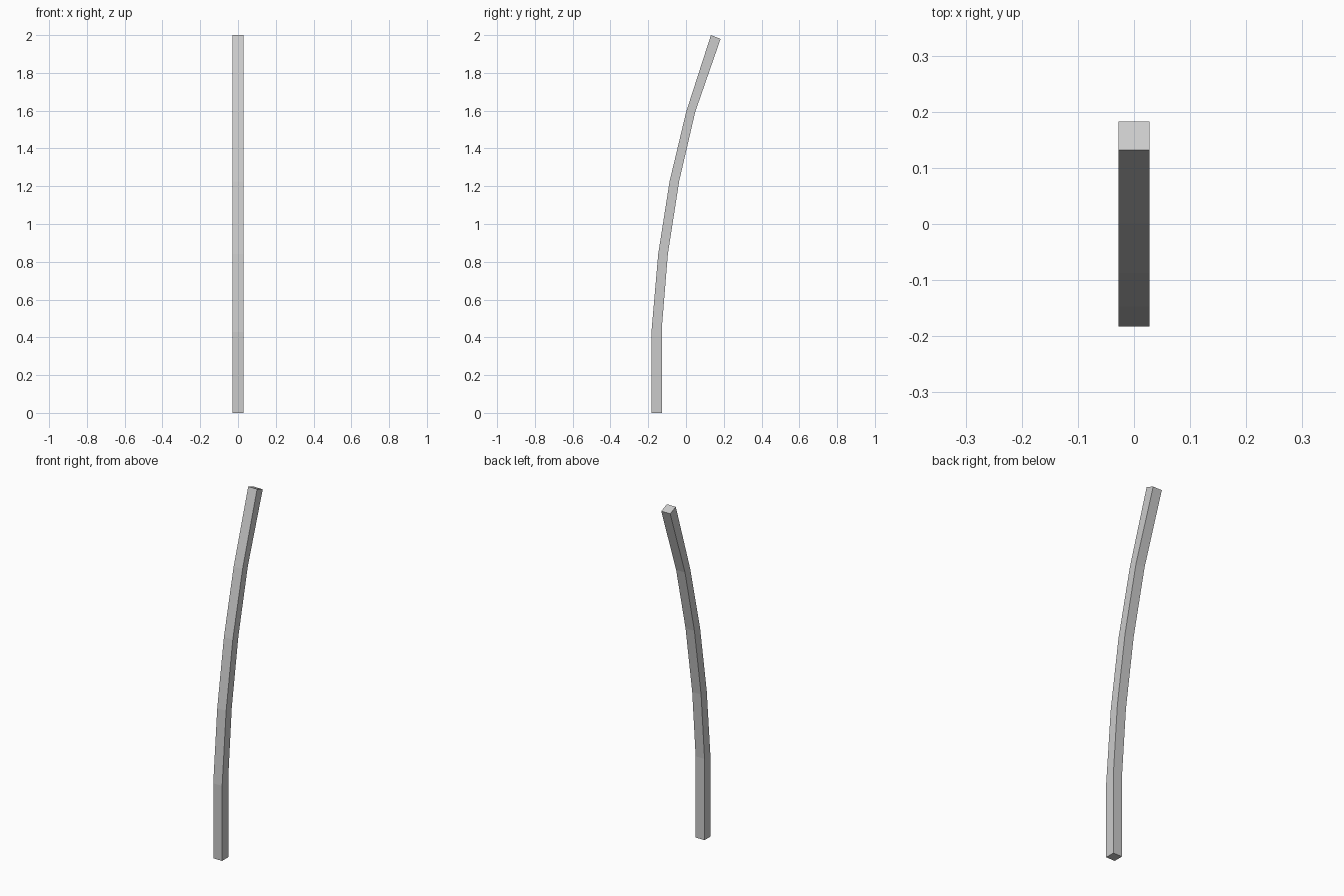
import bpy, bmesh

if "Cube" in bpy.data.objects:
    bpy.data.objects.remove(bpy.data.objects["Cube"])

HALF_WIDTH = 0.028
# (y, z) of the front and back edges at each bend, bottom to top
FRONT = [(-0.183, 0), (-0.183, 0.428), (-0.147, 0.842), (-0.087, 1.225), (0.001, 1.594), (0.132, 2.0)]
BACK = [(-0.127, 0), (-0.127, 0.463), (-0.096, 0.842), (-0.036, 1.228), (0.049, 1.594), (0.183, 1.98)]

# Bent square post: one four-cornered ring per bend, bridged and capped
bm = bmesh.new()
rings = []
for (fy, fz), (by, bz) in zip(FRONT, BACK):
    corners = [(-HALF_WIDTH, fy, fz), (HALF_WIDTH, fy, fz), (HALF_WIDTH, by, bz), (-HALF_WIDTH, by, bz)]
    rings.append([bm.verts.new(c) for c in corners])
for lower, upper in zip(rings, rings[1:]):
    for i in range(4):
        j = (i + 1) % 4
        bm.faces.new((lower[i], lower[j], upper[j], upper[i]))
bm.faces.new(rings[0][::-1])
bm.faces.new(rings[-1])
bmesh.ops.recalc_face_normals(bm, faces=bm.faces)

mesh = bpy.data.meshes.new("curved_post")
bm.to_mesh(mesh)
bm.free()
bpy.context.collection.objects.link(bpy.data.objects.new("curved_post", mesh))
